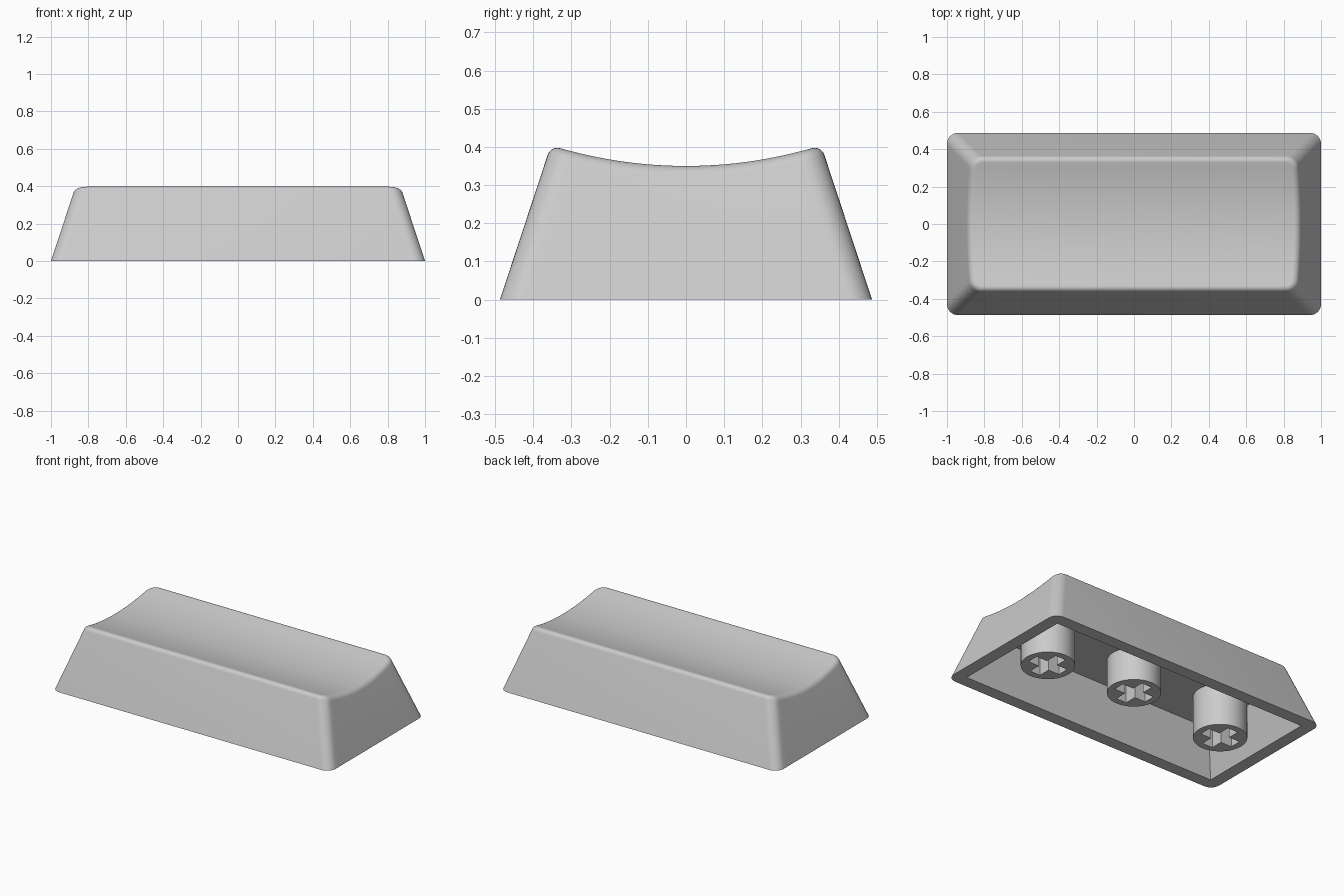
import bpy, bmesh, math

if "Cube" in bpy.data.objects:
    bpy.data.objects.remove(bpy.data.objects["Cube"])

HX, HY = 1.0, 0.4875      # half size of the base
SLOPE = 0.33              # wall lean, inset per unit of height
CORNER = 0.06             # radius of the upright corners
RIM = 0.04                # radius of the rolled top rim
WALL = 0.08               # shell thickness at the base
ROOF = 0.27               # height of the cavity roof
SIDE, ARC = 24, 8         # steps along a short side and around a corner

plastic = bpy.data.materials.new("light_grey_plastic")
plastic.diffuse_color = (0.6, 0.6, 0.6, 1)
plastic.use_nodes = True
plastic.node_tree.nodes["Principled BSDF"].inputs["Base Color"].default_value = plastic.diffuse_color


def dish(y):
    """Height of the scooped top."""
    return 0.35 + y * y / 2.34


def half_outline(hx, hy, r):
    """Right half of a rounded rectangle, from front to back."""
    pts = []
    for i in range(ARC + 1):
        a = -math.pi / 2 + i / ARC * math.pi / 2
        pts.append((hx - r + r * math.cos(a), -hy + r + r * math.sin(a)))
    for i in range(1, SIDE // 2):
        pts.append((hx, (-hy + r) * (1 - 2 * i / SIDE)))
    back = [(x, -y) for x, y in reversed(pts)]
    return pts + [(hx, 0.0)] + back


def add_ring(bm, half):
    """Closed ring from a right half and its mirror image."""
    pts = half + [(-x, y, z) for x, y, z in reversed(half)]
    return [bm.verts.new(p) for p in pts]


def bridge(bm, a, b):
    n = len(a)
    for i in range(n):
        j = (i + 1) % n
        bm.faces.new((a[i], a[j], b[j], b[i]))


def fill(bm, ring):
    """Close a ring with strips running left to right."""
    n = len(ring)
    for i in range(n // 2 - 1):
        bm.faces.new((ring[i], ring[i + 1], ring[n - 2 - i], ring[n - 1 - i]))


def flat_half(inset, r, z):
    return [(x, y, z) for x, y in half_outline(HX - inset, HY - inset, r)]


def rim_half(theta):
    """Rolled rim line; theta runs from the wall normal to straight up."""
    lean = math.atan(SLOPE)
    out = []
    for i in range(len(half_outline(1, 1, 0.1))):
        h = 0.38
        for _ in range(12):
            z = h - RIM + RIM * math.sin(theta)
            u = SLOPE * (h - RIM) + RIM / math.cos(lean) - RIM * math.cos(theta)
            r = CORNER - (u - SLOPE * z)
            x, y = half_outline(HX - u, HY - u, r)[i]
            h = dish(y)
        out.append((x, y, h - RIM + RIM * math.sin(theta)))
    return out


def finish(obj):
    bpy.ops.object.select_all(action='DESELECT')
    obj.select_set(True)
    bpy.context.view_layer.objects.active = obj
    bpy.ops.object.shade_smooth_by_angle(angle=math.radians(30))


# Shell: cavity, base lip, leaning walls, rolled rim and scooped top
bm = bmesh.new()
lean = math.atan(SLOPE)
STEPS = 8
rings = [add_ring(bm, flat_half(WALL + SLOPE * ROOF, 0, ROOF)),
         add_ring(bm, flat_half(WALL, 0, 0)),
         add_ring(bm, flat_half(0, CORNER, 0))]
for s in range(STEPS + 1):
    theta = lean + (math.pi / 2 - lean) * s / STEPS
    rings.append(add_ring(bm, rim_half(theta)))
for a, b in zip(rings, rings[1:]):
    bridge(bm, a, b)
fill(bm, rings[0])
fill(bm, rings[-1])
bmesh.ops.remove_doubles(bm, verts=bm.verts, dist=1e-5)
bmesh.ops.recalc_face_normals(bm, faces=bm.faces)
mesh = bpy.data.meshes.new("shell")
bm.to_mesh(mesh)
bm.free()
shell = bpy.data.objects.new("shell", mesh)
bpy.context.collection.objects.link(shell)
mesh.materials.append(plastic)
finish(shell)


# Stems: round posts with a cross-shaped socket
def add_spline(curve, pts):
    sp = curve.splines.new('POLY')
    sp.points.add(len(pts) - 1)
    for p, (x, y) in zip(sp.points, pts):
        p.co = (x, y, 0, 1)
    sp.use_cyclic_u = True


def stem(name, x, bottom, radius=0.157, arm=0.115, half=0.037):
    top = ROOF + 0.01
    curve = bpy.data.curves.new(name, 'CURVE')
    curve.dimensions = '2D'
    curve.fill_mode = 'BOTH'
    curve.extrude = (top - bottom) / 2
    add_spline(curve, [(radius * math.cos(i * math.tau / 48),
                        radius * math.sin(i * math.tau / 48)) for i in range(48)])
    cross = []
    for q in range(4):
        c, s = round(math.cos(q * math.pi / 2)), round(math.sin(q * math.pi / 2))
        for px, py in ((arm, -half), (arm, half), (half, half)):
            cross.append((px * c - py * s, px * s + py * c))
    add_spline(curve, cross)
    obj = bpy.data.objects.new(name, curve)
    obj.location = (x, 0, (top + bottom) / 2)
    bpy.context.collection.objects.link(obj)
    bpy.ops.object.select_all(action='DESELECT')
    obj.select_set(True)
    bpy.context.view_layer.objects.active = obj
    bpy.ops.object.convert(target='MESH')
    obj = bpy.context.view_layer.objects.active
    # weld the caps to the walls
    b = bmesh.new()
    b.from_mesh(obj.data)
    bmesh.ops.remove_doubles(b, verts=b.verts, dist=1e-5)
    bmesh.ops.recalc_face_normals(b, faces=b.faces)
    b.to_mesh(obj.data)
    b.free()
    obj.data.materials.clear()
    obj.data.materials.append(plastic)
    finish(obj)


stem("middle_stem", 0, 0.058)
stem("left_stem", -0.65, 0)
stem("right_stem", 0.65, 0)
